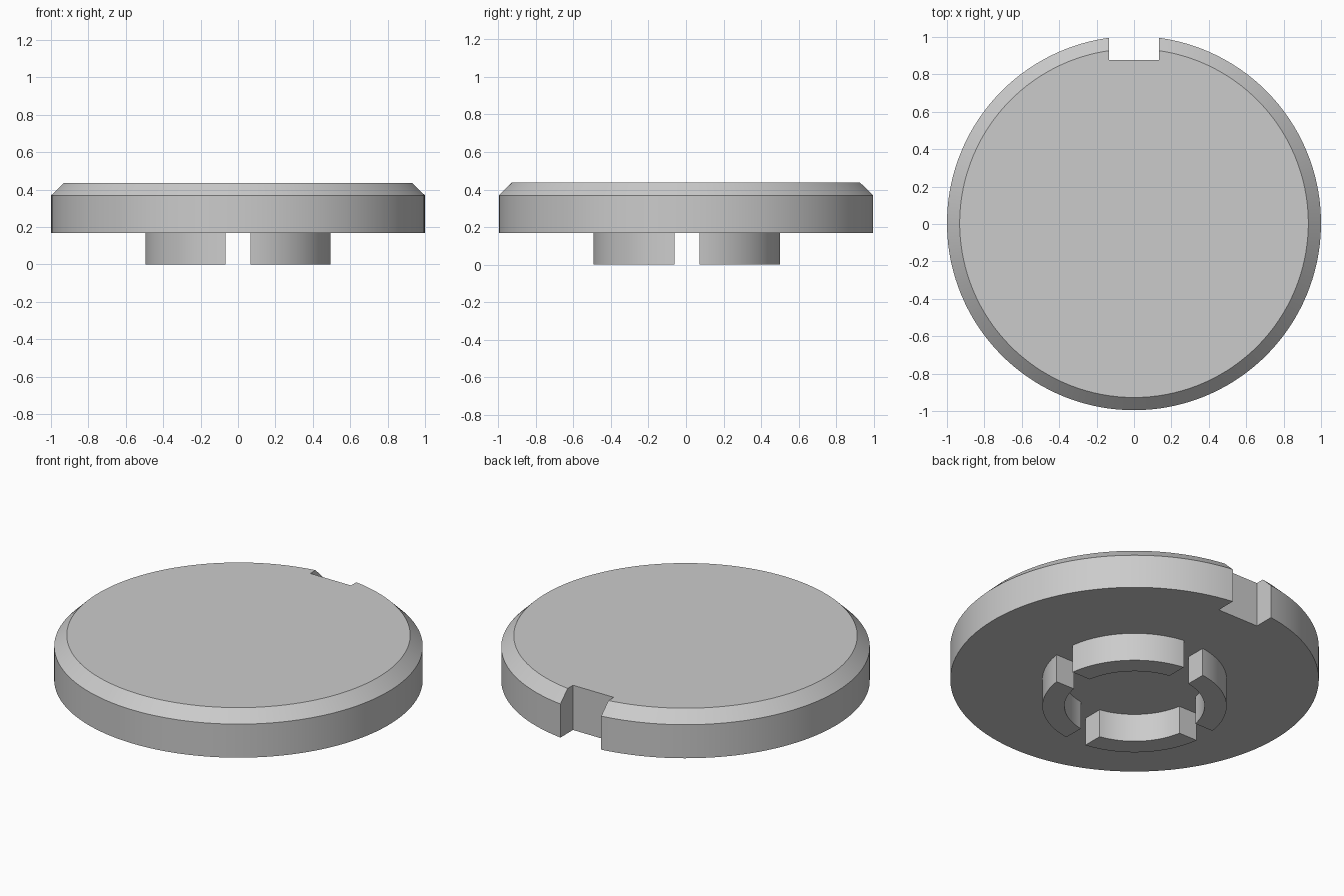
import bpy, bmesh
from math import asin, acos, sin, cos, pi, tau, radians

if "Cube" in bpy.data.objects:
    bpy.data.objects.remove(bpy.data.objects["Cube"])

SHIFT_Y = 0.0045          # recentres the notched disc on y = 0
Z_DISC, Z_RIM, Z_TOP = 0.168, 0.369, 0.436
NOTCH_HALF, NOTCH_Y = 0.135, 0.872
RING_OUT, RING_IN, SLOT_HALF = 0.5, 0.38, 0.067


def arc(r, a0, a1, n):
    return [(r * cos(a0 + (a1 - a0) * i / n), r * sin(a0 + (a1 - a0) * i / n))
            for i in range(n + 1)]


def loft(name, sections):
    """Skin counter-clockwise outlines [(z, points), ...] and cap both ends."""
    bm = bmesh.new()
    rows = [[bm.verts.new((x, y + SHIFT_Y, z)) for x, y in pts] for z, pts in sections]
    n = len(rows[0])
    for low, high in zip(rows, rows[1:]):
        for i in range(n):
            j = (i + 1) % n
            bm.faces.new((low[i], low[j], high[j], high[i]))
    bm.faces.new(rows[0][::-1])
    bm.faces.new(rows[-1])
    bmesh.ops.recalc_face_normals(bm, faces=bm.faces)
    mesh = bpy.data.meshes.new(name)
    bm.to_mesh(mesh)
    bm.free()
    obj = bpy.data.objects.new(name, mesh)
    bpy.context.collection.objects.link(obj)
    bpy.ops.object.select_all(action='DESELECT')
    obj.select_set(True)
    bpy.context.view_layer.objects.active = obj
    bpy.ops.object.shade_smooth_by_angle(angle=radians(30))
    return obj


# Disc outline with a rectangular notch at the back
def notched_circle(r):
    gap = asin(NOTCH_HALF / r)
    return (arc(r, pi / 2 + gap, pi / 2 + tau - gap, 128)
            + [(NOTCH_HALF, NOTCH_Y), (-NOTCH_HALF, NOTCH_Y)])


loft("cap_disc", [(Z_DISC, notched_circle(1.0)),
                  (Z_RIM, notched_circle(1.0)),
                  (Z_TOP, notched_circle(0.932))])

# Four ring segments below, separated by parallel-sided slots
for k in range(4):
    start = k * pi / 2
    go, gi = asin(SLOT_HALF / RING_OUT), asin(SLOT_HALF / RING_IN)
    outline = (arc(RING_OUT, start + go, start + pi / 2 - go, 28)
               + arc(RING_IN, start + pi / 2 - gi, start + gi, 28))
    loft(f"ring_segment_{k + 1}", [(0.0, outline), (Z_DISC, outline)])
